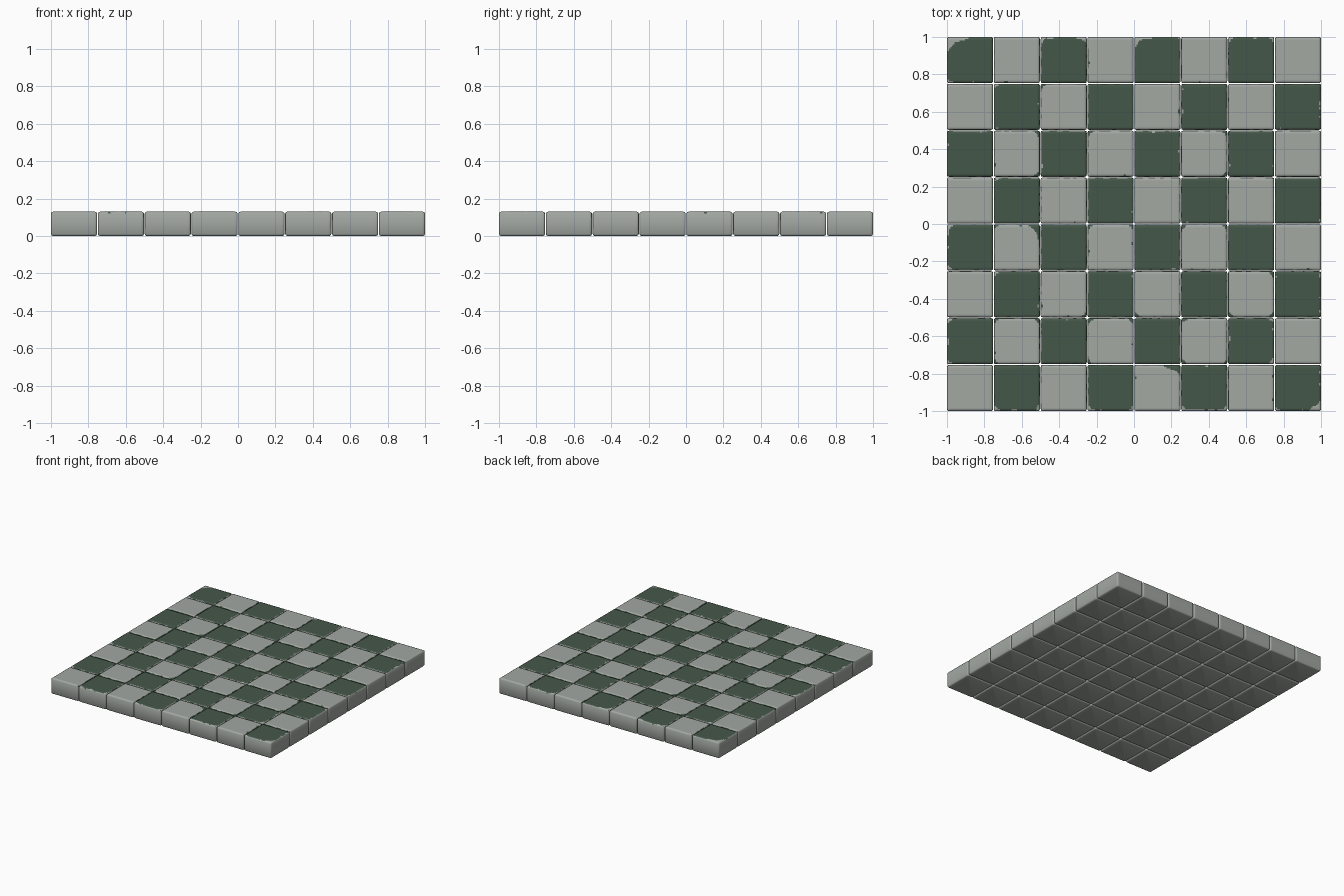
import bpy, bmesh
from mathutils import Vector, noise

if "Cube" in bpy.data.objects:
    bpy.data.objects.remove(bpy.data.objects["Cube"])

PITCH, HALF, TOP = 0.2505, 0.12325, 0.13   # tile spacing, half width, height
ROUND = 0.010                              # rounding of upright corners
CELLS = 32


def material(name, rgb):
    m = bpy.data.materials.new(name)
    m.diffuse_color = (*rgb, 1)
    m.use_nodes = True
    m.node_tree.nodes["Principled BSDF"].inputs["Base Color"].default_value = m.diffuse_color
    return m


stone = material("pale grey stone", (0.365, 0.392, 0.365))
green = material("dark green paint", (0.060, 0.097, 0.067))

# Corners where the paint is chipped (green tiles) or spills over (grey tiles)
CORNERS = {
    (2, 7): "TL TR", (4, 7): "TL", (6, 7): "TL TR",
    (1, 6): "TL", (2, 6): "TL", (1, 5): "TR BR", (3, 5): "TL", (5, 5): "TR BR",
    (0, 3): "TL BL", (1, 3): "TL TR", (3, 3): "TR TL", (5, 3): "TL TR",
    (1, 2): "TL", (2, 2): "BR", (6, 2): "TR BR BL", (4, 2): "BL",
    (0, 1): "TL BL", (1, 1): "TL TR BL", (3, 1): "TL BL TR",
    (5, 1): "TL BR BL", (6, 1): "TR BR", (1, 0): "BL BR",
    (3, 0): "BL BR", (5, 0): "BL BR", (7, 0): "BL BR",
}
# Larger patches: tile -> (corner, width, depth)
PATCHES = {
    (0, 7): [("TL", 0.20, 0.085), ("BL", 0.07, 0.05)],
    (2, 7): [("TR", 0.13, 0.04)],
    (4, 7): [("TL", 0.13, 0.07)],
    (4, 0): [("TR", 0.15, 0.09)],
    (1, 3): [("TR", 0.09, 0.13)],
    (5, 5): [("BR", 0.06, 0.06)],
    (7, 0): [("BR", 0.10, 0.09)],
}


def flipped(i, j, x, y, dark):
    """True where the paint edge departs from the tile edge."""
    n = noise.noise(Vector((x + PITCH * i, y + PITCH * j, 0.3)) * 24)
    dx, dy = HALF - abs(x), HALF - abs(y)
    on_rim = (dx < dy and (i == 0 and x < 0 or i == 7 and x > 0)) or \
             (dy <= dx and (j == 0 and y < 0 or j == 7 and y > 0))
    d = min(dx, dy)
    if dark and d < 0.003 + 0.009 * n + (0.003 if on_rim else 0):
        return True
    if not dark and not on_rim and d < 0.002 + 0.010 * n:
        return True
    spots = [(c, 0.055, 0.055) for c in CORNERS.get((i, j), "").split()]
    for c, a, b in spots + PATCHES.get((i, j), []):
        u = HALF + x if c[1] == "L" else HALF - x
        v = HALF - y if c[0] == "T" else HALF + y
        a, b = a * (1 + 0.3 * n), b * (1 + 0.3 * n)
        if u < a and v < b and (1 - u / a) ** 2 + (1 - v / b) ** 2 > 1:
            return True
    return False


def round_corner(x, y, half):
    """Pull a point inside the rounded square outline."""
    k = half - ROUND
    ex, ey = abs(x) - k, abs(y) - k
    if ex > 0 and ey > 0:
        r = (ex * ex + ey * ey) ** 0.5
        if r > ROUND:
            x = (k + ex * ROUND / r) * (1 if x > 0 else -1)
            y = (k + ey * ROUND / r) * (1 if y > 0 else -1)
    return x, y


# Grid lines: tight at the rounded rim, even inside
inner = HALF - 0.012
ticks = [-HALF, -HALF + 0.004]
ticks += [-inner + 2 * inner * k / CELLS for k in range(CELLS + 1)]
ticks += [HALF - 0.004, HALF]
N = len(ticks)


def drop(x, y):
    d = HALF - max(abs(x), abs(y))
    return 0.010 if d < 0.001 else 0.003 if d < 0.006 else 0.0


def tile(i, j):
    dark = (i + j) % 2 == 1
    bm = bmesh.new()
    # top surface
    rows = [[bm.verts.new((*round_corner(x, y, HALF), TOP - drop(x, y)))
             for x in ticks] for y in ticks]
    for b in range(N - 1):
        for a in range(N - 1):
            f = bm.faces.new((rows[b][a], rows[b][a + 1],
                              rows[b + 1][a + 1], rows[b + 1][a]))
            x, y = (ticks[a] + ticks[a + 1]) / 2, (ticks[b] + ticks[b + 1]) / 2
            f.material_index = int(dark != flipped(i, j, x, y, dark))
    # sides, rounded lower rim and underside
    loop = rows[0][:-1] + [r[-1] for r in rows[:-1]] + \
        rows[-1][:0:-1] + [r[0] for r in rows[:0:-1]]
    for z, s in ((0.010, 1.0), (0.003, 0.968), (0.0, 0.91)):
        base = [bm.verts.new((v.co.x * s, v.co.y * s, z)) if s == 1.0 else
                bm.verts.new((*[c * s / last for c in v.co[:2]], z)) for v in loop]
        for k in range(len(loop)):
            m = (k + 1) % len(loop)
            bm.faces.new((loop[m], loop[k], base[k], base[m]))
        loop, last = base, s
    bm.faces.new(loop[::-1])
    me = bpy.data.meshes.new("tile")
    bm.to_mesh(me)
    bm.free()
    me.materials.append(stone)
    me.materials.append(green)
    ob = bpy.data.objects.new(f"{'green' if dark else 'grey'}_tile_{i}_{j}", me)
    ob.location = ((i - 3.5) * PITCH, (j - 3.5) * PITCH, 0)
    bpy.context.collection.objects.link(ob)
    ob.select_set(True)
    bpy.context.view_layer.objects.active = ob


last = 1.0
for j in range(8):
    for i in range(8):
        tile(i, j)
bpy.ops.object.shade_smooth_by_angle(angle=0.9)
